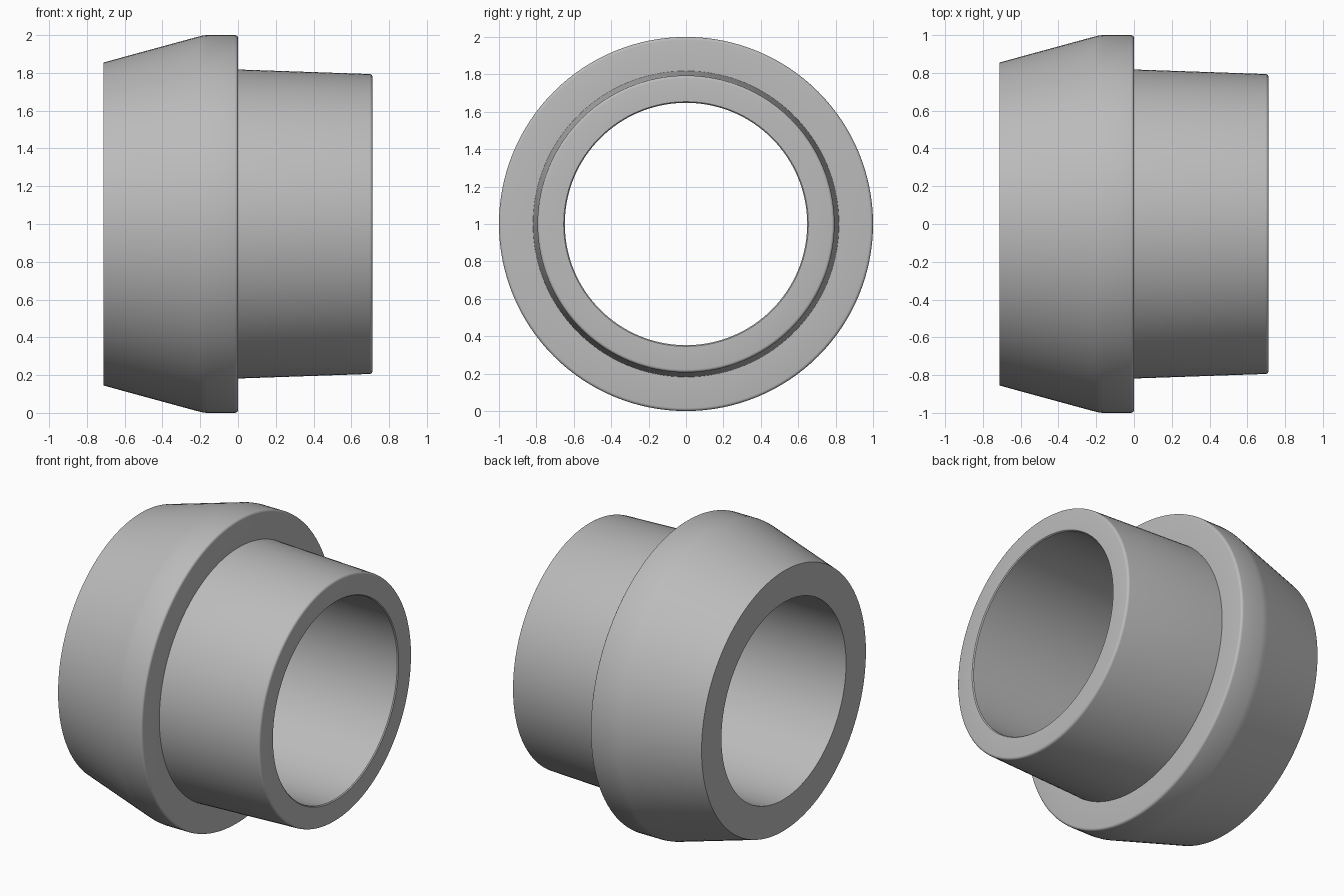
import bpy
import bmesh
from math import radians, tau, sin, cos, pi
from mathutils import Matrix, Vector

SEGMENTS = 128
BORE = 0.648

cube = bpy.data.objects.get("Cube")
if cube:
    bpy.data.objects.remove(cube, do_unlink=True)

grey = bpy.data.materials.new("plain grey")
grey.use_nodes = True
grey.diffuse_color = (0.5, 0.5, 0.5, 1)
grey.node_tree.nodes["Principled BSDF"].inputs["Base Color"].default_value = grey.diffuse_color


def fillet(x, r, size, steps=4):
    """Quarter-round from the outer wall down onto a face pointing along +x."""
    return [(x - size + size * sin(a), r - size + size * cos(a))
            for a in (pi / 2 * i / steps for i in range(steps + 1))]


# Half section of the sleeve: (distance along axis, radius)
profile = [(-0.712, BORE), (-0.712, 0.855)]            # flat rear end
profile += [(-0.21, 0.992), (-0.19, 0.997), (-0.165, 1.0)]  # cone to collar
profile += fillet(0, 1.0, 0.016)                       # collar rim
profile += [(0, 0.818)]                                # shoulder
profile += fillet(0.712, 0.794, 0.016)                 # tapered spigot end
profile += [(0.712, BORE + 0.006), (0.706, BORE)]      # eased bore edge

# Revolve the closed section about the x axis
bm = bmesh.new()
rings = []
for i in range(SEGMENTS):
    turn = Matrix.Rotation(tau * i / SEGMENTS, 3, 'X')
    rings.append([bm.verts.new(turn @ Vector((x, 0, r)) + Vector((0, 0, 1)))
                  for x, r in profile])
count = len(profile)
for i, ring in enumerate(rings):
    following = rings[(i + 1) % SEGMENTS]
    for j in range(count):
        k = (j + 1) % count
        bm.faces.new((ring[j], ring[k], following[k], following[j]))
bmesh.ops.recalc_face_normals(bm, faces=bm.faces)

mesh = bpy.data.meshes.new("stepped_sleeve")
bm.to_mesh(mesh)
bm.free()
mesh.materials.append(grey)
sleeve = bpy.data.objects.new("stepped_sleeve", mesh)
bpy.context.collection.objects.link(sleeve)

bpy.ops.object.select_all(action='DESELECT')
sleeve.select_set(True)
bpy.context.view_layer.objects.active = sleeve
bpy.ops.object.shade_smooth_by_angle(angle=radians(30))
